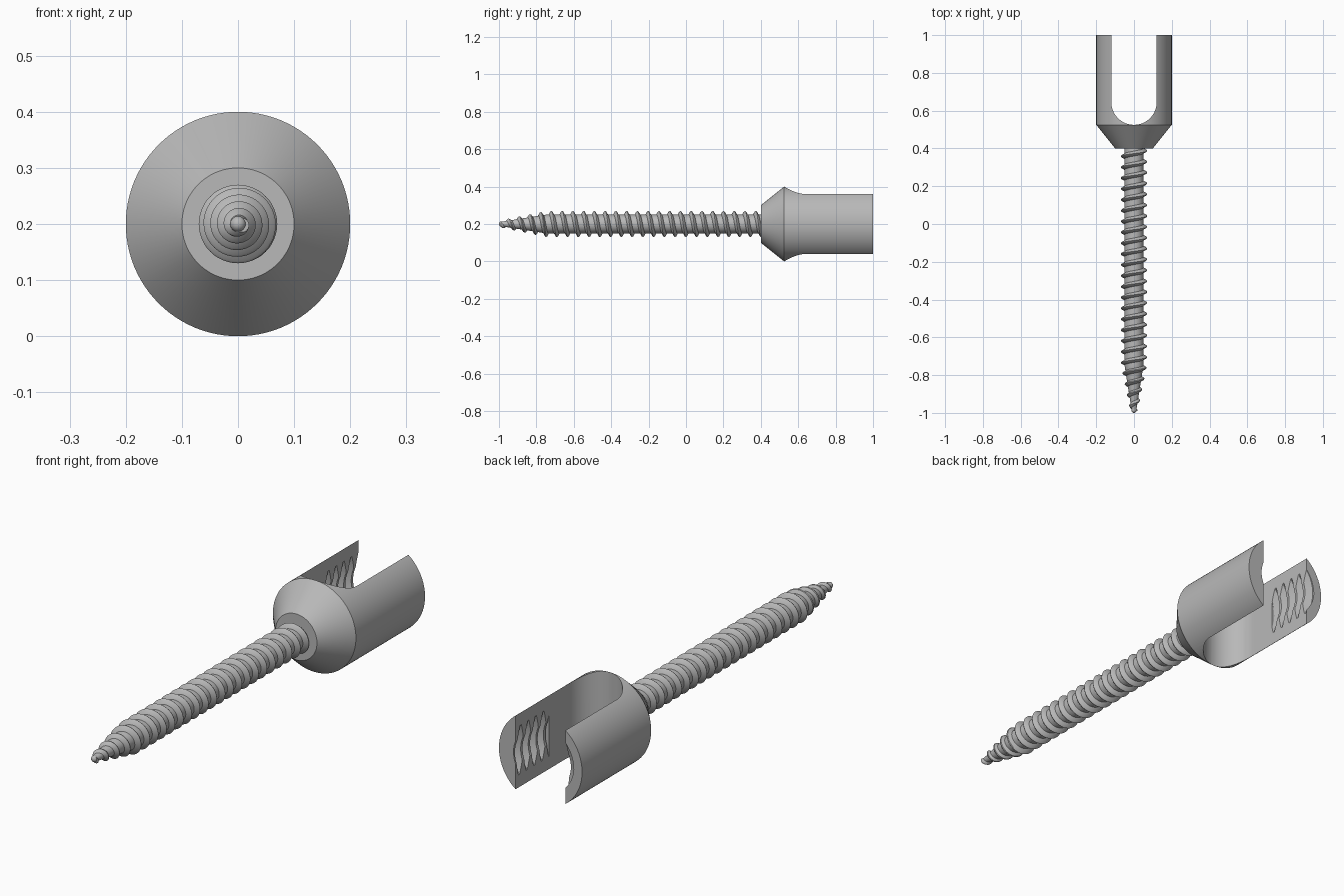
import bpy, bmesh, math
from mathutils import Vector

if "Cube" in bpy.data.objects:
    bpy.data.objects.remove(bpy.data.objects["Cube"], do_unlink=True)

AXIS_Z = 0.2

steel = bpy.data.materials.new("brushed_steel")
steel.use_nodes = True
steel.diffuse_color = (0.48, 0.48, 0.48, 1)
steel.node_tree.nodes["Principled BSDF"].inputs["Base Color"].default_value = (0.48, 0.48, 0.48, 1)


def make_object(name, bm):
    bmesh.ops.recalc_face_normals(bm, faces=bm.faces)
    mesh = bpy.data.meshes.new(name)
    bm.to_mesh(mesh)
    bm.free()
    mesh.materials.append(steel)
    obj = bpy.data.objects.new(name, mesh)
    bpy.context.collection.objects.link(obj)
    return obj


def around_axis(radius, angle, y):
    return Vector((radius * math.sin(angle), y, AXIS_Z + radius * math.cos(angle)))


def lathe(name, profile, segments=96):
    """Closed solid turned around the long axis from (radius, y) points."""
    bm = bmesh.new()
    rings = [[bm.verts.new(around_axis(r, math.tau * i / segments, y)) for i in range(segments)]
             for r, y in profile]
    for a, b in zip(rings, rings[1:]):
        for i in range(segments):
            j = (i + 1) % segments
            bm.faces.new((a[i], a[j], b[j], b[i]))
    bm.faces.new(rings[0])
    bm.faces.new(rings[-1])
    return make_object(name, bm)


def threaded_rod(name, start, end, pitch, crest, profile, core, depth, segments=48):
    """Solid whose grid follows a right-handed helix, trimmed flat at both ends."""
    def height(y):
        phase = ((y - crest) / pitch + 0.5) % 1.0
        for (p, h), (q, k) in zip(profile, profile[1:]):
            if phase <= q:
                return h + (k - h) * (phase - p) / (q - p)
        return profile[-1][1]

    bm = bmesh.new()
    first = math.floor((start - crest) / pitch) - 2
    last = math.ceil((end - crest) / pitch) + 1
    rows = []
    for turn in range(first, last):
        for p, _ in profile[:-1]:
            row = []
            for i in range(segments + 1):
                lead = pitch * i / segments
                y = min(max(crest + (turn + p - 0.5) * pitch + lead, start), end)
                r = core(y) + depth(y) * height(y - lead)
                row.append(bm.verts.new(around_axis(r, math.tau * i / segments, y)))
            rows.append(row)
    for a, b in zip(rows, rows[1:]):
        for i in range(segments):
            bm.faces.new((a[i], a[i + 1], b[i + 1], b[i]))
    bmesh.ops.remove_doubles(bm, verts=bm.verts, dist=0.00002)
    bmesh.ops.holes_fill(bm, edges=[e for e in bm.edges if e.is_boundary], sides=0)
    return make_object(name, bm)


def cut(target, cutter):
    cutter.hide_render = True
    mod = target.modifiers.new("cut", "BOOLEAN")
    mod.operation = "DIFFERENCE"
    mod.solver = "EXACT"
    mod.object = cutter
    bpy.context.view_layer.objects.active = target
    bpy.ops.object.modifier_apply(modifier=mod.name)
    bpy.data.objects.remove(cutter, do_unlink=True)


def smooth(obj, degrees):
    bpy.ops.object.select_all(action="DESELECT")
    obj.select_set(True)
    bpy.context.view_layer.objects.active = obj
    bpy.ops.object.shade_smooth_by_angle(angle=math.radians(degrees))


# Forked head: cone and cylinder
head = lathe("forked_head", [(0.1, 0.4), (0.2, 0.525), (0.2, 1.0)])

# U-shaped slot through the head
bm = bmesh.new()
outline = [(0.12, 1.2)]
for i in range(33):
    a = math.pi * i / 32
    outline.append((0.12 * math.cos(a), 0.645 - 0.12 * math.sin(a)))
outline.append((-0.12, 1.2))
base = bm.faces.new([bm.verts.new((x, y, -0.1)) for x, y in outline])
grown = bmesh.ops.extrude_face_region(bm, geom=[base])["geom"]
bmesh.ops.translate(bm, vec=(0, 0, 0.6),
                    verts=[v for v in grown if isinstance(v, bmesh.types.BMVert)])
cut(head, make_object("slot_cutter", bm))

# Internal thread on the inner faces of the fork
groove = [(0, 0), (0.15, 0), (0.45, 1), (0.6, 1), (0.9, 0), (1, 0)]
cut(head, threaded_rod("thread_cutter", 0.77, 1.05, 0.052, 0.8, groove,
                       lambda y: 0.13, lambda y: 0.03, 64))
smooth(head, 25)


# Threaded shaft with a tapered point
def taper(y):
    return min(1.0, max(0.0, (y + 1) / 0.25))


ridge = [(0, 0), (0.27, 0), (0.42, 0.85), (0.5, 1), (0.58, 0.85), (0.73, 0), (1, 0)]
shaft = threaded_rod("threaded_shaft", -0.99, 0.42, 0.0575, 0.373, ridge,
                     lambda y: 0.01 + 0.04 * taper(y),
                     lambda y: 0.008 + 0.012 * taper(y))
smooth(shaft, 35)

# Rounded tip
bm = bmesh.new()
bmesh.ops.create_uvsphere(bm, u_segments=24, v_segments=12, radius=0.014)
bmesh.ops.translate(bm, verts=bm.verts, vec=(0, -0.986, AXIS_Z))
smooth(make_object("rounded_tip", bm), 35)
